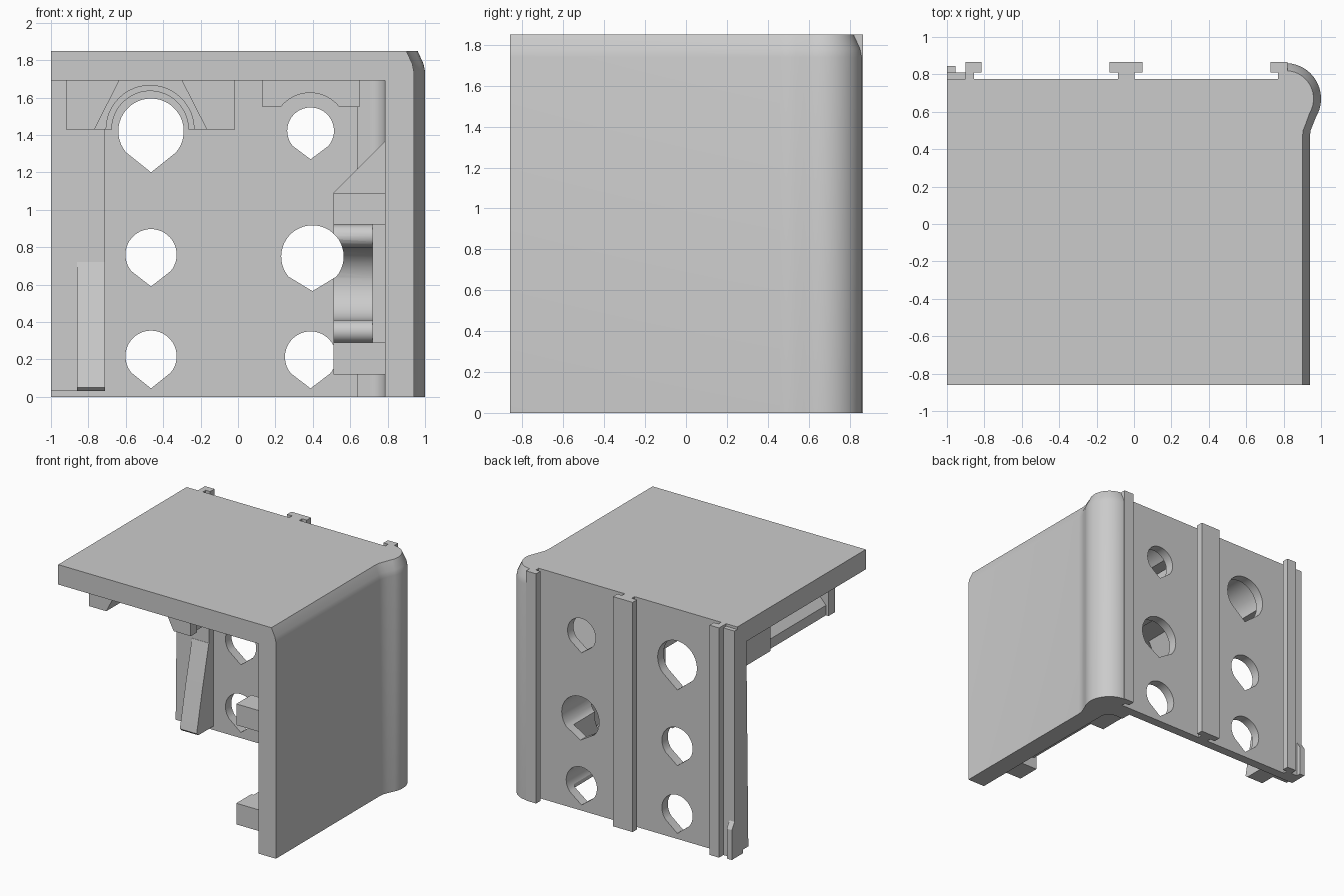
import bpy, bmesh
from math import sin, cos, radians

if "Cube" in bpy.data.objects:
    bpy.data.objects.remove(bpy.data.objects["Cube"])

grey = bpy.data.materials.new("plain_grey")
grey.use_nodes = True
colour = (0.6, 0.6, 0.6, 1)
grey.diffuse_color = colour
for node in grey.node_tree.nodes:
    if node.type == 'BSDF_PRINCIPLED':
        node.inputs["Base Color"].default_value = colour


def loft(name, rings):
    """Closed solid through matching rings of points."""
    bm = bmesh.new()
    loops = [[bm.verts.new(p) for p in ring] for ring in rings]
    bm.faces.new(loops[0])
    bm.faces.new(loops[-1])
    n = len(loops[0])
    for a, b in zip(loops, loops[1:]):
        for i in range(n):
            j = (i + 1) % n
            bm.faces.new((a[i], a[j], b[j], b[i]))
    bmesh.ops.recalc_face_normals(bm, faces=bm.faces)
    mesh = bpy.data.meshes.new(name)
    bm.to_mesh(mesh)
    bm.free()
    mesh.materials.append(grey)
    ob = bpy.data.objects.new(name, mesh)
    bpy.context.collection.objects.link(ob)
    return ob


def prism(name, pts, axis, lo, hi):
    """Extrude a 2D profile along one axis."""
    place = {'x': lambda p, t: (t, p[0], p[1]),
             'y': lambda p, t: (p[0], t, p[1]),
             'z': lambda p, t: (p[0], p[1], t)}[axis]
    return loft(name, [[place(p, t) for p in pts] for t in (lo, hi)])


def box(name, x0, x1, y0, y1, z0, z1):
    return prism(name, [(x0, y0), (x1, y0), (x1, y1), (x0, y1)], 'z', z0, z1)


def arc(cx, cy, r, start, end, n=16):
    angles = [radians(start + (end - start) * i / n) for i in range(n + 1)]
    return [(cx + r * cos(a), cy + r * sin(a)) for a in angles]


def cut(ob, cutters):
    """Subtract the cutters and bake the result."""
    for c in cutters:
        c.hide_render = True
        mod = ob.modifiers.new("cut", 'BOOLEAN')
        mod.operation = 'DIFFERENCE'
        mod.solver = 'EXACT'
        mod.object = c
    bpy.context.view_layer.update()
    deps = bpy.context.evaluated_depsgraph_get()
    mesh = bpy.data.meshes.new_from_object(ob.evaluated_get(deps))
    ob.modifiers.clear()
    ob.data = mesh
    for c in cutters:
        bpy.data.objects.remove(c)


def teardrop(x, z, r, tip):
    return prism("hole_cutter", arc(x, z, r, -40, 220, 32) + [(x, tip)], 'y', 0.1, 0.95)


# Top and back panels
box("top_panel", -1, 0.8, -0.86, 0.775, 1.69, 1.85)
back = box("back_panel", -1, 0.8, 0.7, 0.775, 0, 1.7)
holes = [(-0.465, 1.42, 0.175, 1.2), (-0.465, 0.76, 0.137, 0.59), (-0.465, 0.217, 0.137, 0.045),
         (0.388, 1.422, 0.125, 1.27), (0.398, 0.75, 0.167, 0.565), (0.388, 0.213, 0.137, 0.045)]
cut(back, [teardrop(*h) for h in holes])


# Side panel with rounded rear corner and softened top edge
def side_ring(z, inset):
    edge = 0.94 - inset
    pts = [(0.785, -0.86), (edge, -0.86), (edge, 0.46)]
    pts += [(edge + 0.004, 0.5), (edge + 0.018, 0.535)]
    pts += arc(0.81, 0.67, 0.19 - inset, -30, 88, 20)
    pts += [(0.785, 0.775), (0.785, 0.6)]
    return [(x, y, z) for x, y in pts]


loft("side_panel", [side_ring(z, i) for z, i in
                    ((0, 0), (1.74, 0), (1.78, 0.008), (1.85, 0.04))])

# Thicker strip with a rounded inner corner
prism("inner_corner", [(0.635, 0.71), (0.635, 0.62), (0.705, 0.62)]
      + arc(0.705, 0.54, 0.08, 90, 0, 8) + [(0.79, 0.54), (0.79, 0.71)], 'z', 0, 1.7)

# Rails on the back
for name, head, stem in (("left", (-0.9, -0.815), (-0.9, -0.855)),
                         ("middle", (-0.13, 0.045), (-0.085, 0.003)),
                         ("right", (0.73, 0.82), (0.77, 0.82))):
    prism(name + "_rail", [(stem[0], 0.77), (stem[1], 0.77), (stem[1], 0.81), (head[1], 0.81),
                           (head[1], 0.865), (head[0], 0.865), (head[0], 0.81), (stem[0], 0.81)],
          'z', 0, 1.85)
box("edge_strip", -1, -0.895, 0.77, 0.81, 0, 1.83)
prism("edge_tab", [(0.8, 0), (0.845, 0), (0.845, 0.24), (0.8, 0.31)], 'x', -1, -0.955)

# Thick edge column and its sloping wedge
prism("edge_column", [(0.71, 0.03), (0.635, 0.03), (0.66, 1.7), (0.71, 1.7)], 'x', -1, -0.71)
prism("inner_wedge", [(0.65, 0.03), (0.51, 0.03), (0.488, 0.05), (0.56, 0.38),
                      (0.643, 0.72), (0.66, 0.72)], 'x', -0.86, -0.71)

# Wide cradle under the top panel
cx, low, high = -0.47, 1.43, 1.695
for name, r, y0, y1 in (("cradle_mouth", 0.235, 0.24, 0.32), ("cradle_body", 0.205, 0.32, 0.71)):
    prism(name, [(-0.92, low)] + arc(cx, low, r, 180, 0, 24)
          + [(-0.015, low), (-0.015, high), (-0.92, high)], 'y', y0, y1)
for name, s in (("left", 1), ("right", -1)):
    c = -0.4675
    prism(name + "_cradle_stop", [(c - s * 0.4525, low), (c - s * 0.3, low),
                                  (c - s * 0.165, high), (c - s * 0.4525, high)],
          'y', -0.58, -0.5)
    prism(name + "_cradle_bar", [(c - s * 0.43, low), (c - s * 0.3, low), (c - s * 0.165, high),
                                 (c - s * 0.26, high), (c - s * 0.43, 1.51)], 'y', -0.51, 0.25)

# Narrow cradle under the top panel
prism("narrow_cradle", [(0.13, 1.55)] + arc(0.385, 1.425, 0.2, 141.3, 38.7)
      + [(0.65, 1.55), (0.65, high), (0.13, high)], 'y', 0.24, 0.71)

# Cradle on the side panel, closed by an end wall
profile = [(0.71, 0.12), (0.24, 0.12), (0.24, 0.28)]
profile += arc(0.24, 0.35, 0.06, 270, 90, 10)
profile += arc(0.24, 0.605, 0.193, -89, 89, 20)
profile += arc(0.24, 0.86, 0.06, 270, 90, 10)
profile += [(0.24, 1.09), (0.71, 1.09)]
side_cradle = prism("side_cradle", profile, 'x', 0.51, 0.79)
cut(side_cradle, [teardrop(*holes[4]), teardrop(*holes[5])])
box("cradle_end_wall", 0.72, 0.79, 0.17, 0.3, 0.28, 0.93)
prism("cradle_brace", [(0.51, 1.09), (0.79, 1.09), (0.79, 1.37)], 'y', 0.24, 0.71)
for name, s in (("upper", 1), ("lower", -1)):
    c = 0.605
    z0, z1 = sorted((c + s * 0.315, c + s * 0.485))
    box(name + "_side_stop", 0.51, 0.79, -0.75, -0.56, z0, z1)
    prism(name + "_side_bar", [(0.79, c + s * 0.315), (0.53, c + s * 0.315),
                               (0.53, c + s * 0.39), (0.79, c + s * 0.485)], 'y', -0.57, 0.25)

# Smooth the curved surfaces, keep the edges sharp
for ob in bpy.context.scene.objects:
    ob.select_set(ob.type == 'MESH')
bpy.context.view_layer.objects.active = back
bpy.ops.object.shade_smooth_by_angle(angle=radians(25))
